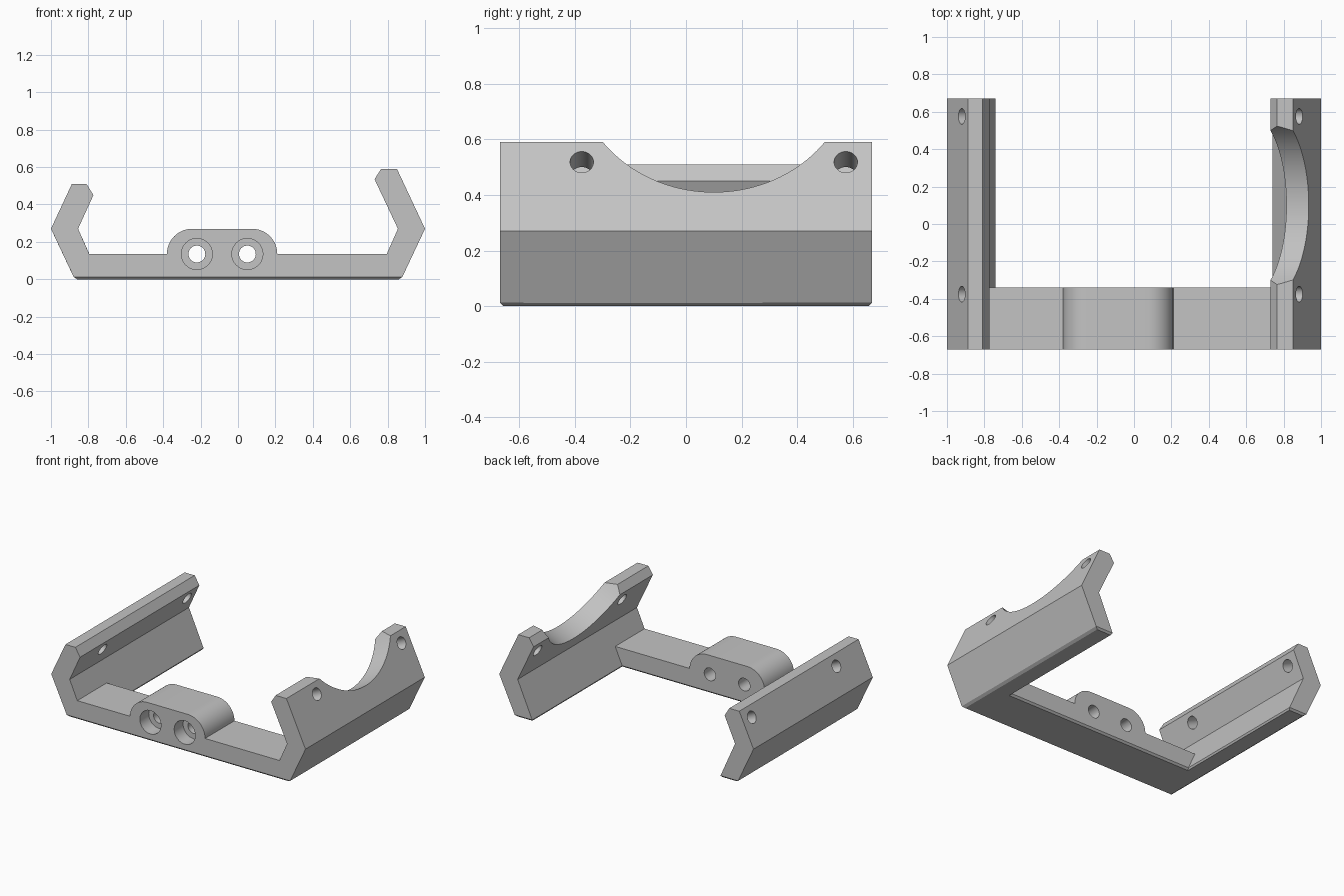
import bpy, bmesh
from math import sin, cos, pi
from mathutils import Vector

cube = bpy.data.objects.get("Cube")
if cube:
    bpy.data.objects.remove(cube, do_unlink=True)

FRONT, BAR_BACK, BACK = -0.67, -0.34, 0.67
FLOOR_TOP = 0.135
SLOPE = Vector((0.906, 0, 0.423))   # outward direction of the leaning upper walls

grey = bpy.data.materials.new("light grey")
grey.use_nodes = True
GREY = (0.55, 0.55, 0.55, 1)
grey.diffuse_color = GREY
grey.node_tree.nodes["Principled BSDF"].inputs["Base Color"].default_value = GREY

bm = bmesh.new()


def face(points):
    """Front outline from (x, z) points, sharing corners that coincide."""
    return bm.faces.new([bm.verts.new((x, FRONT, z)) for x, z in points])


def arc(cx, start, end, radius=0.135, steps=14):
    return [(cx + radius * cos(start + (end - start) * i / steps),
             FLOOR_TOP + radius * sin(start + (end - start) * i / steps))
            for i in range(steps + 1)]


def wall(side, tip):
    """Angled side wall: shared lower half plus its own upper tip."""
    lower = [(0.795, FLOOR_TOP), (0.735, 0), (0.873, 0), (1, 0.27)]
    return face([(side * x, z) for x, z in lower + tip + [(0.855, 0.27)]])


# Front outline: tall wall, short wall and the cross bar with its round hump
wall(1, [(0.85, 0.59), (0.765, 0.59), (0.73, 0.535)])
wall(-1, [(0.888, 0.51), (0.81, 0.51), (0.773, 0.45)])
face([(-0.735, 0), (0.735, 0), (0.795, FLOOR_TOP)]
     + arc(0.075, 0, pi / 2) + arc(-0.245, pi / 2, pi) + [(-0.795, FLOOR_TOP)])
bmesh.ops.remove_doubles(bm, verts=bm.verts[:], dist=0.0005)


def extrude(faces, depth):
    made = bmesh.ops.extrude_face_region(bm, geom=faces)["geom"]
    verts = [g for g in made if isinstance(g, bmesh.types.BMVert)]
    bmesh.ops.translate(bm, verts=verts, vec=(0, depth, 0))
    return [g for g in made if isinstance(g, bmesh.types.BMFace)]


# Everything reaches the back of the bar, then only the walls go on
backs = extrude(bm.faces[:], BAR_BACK - FRONT)
extrude([f for f in backs if abs(f.calc_center_median().x) > 0.5], BACK - BAR_BACK)
bmesh.ops.recalc_face_normals(bm, faces=bm.faces[:])
bmesh.ops.dissolve_limit(bm, angle_limit=0.02, verts=bm.verts[:], edges=bm.edges[:])

# Small chamfer around the underside
rim = [e for e in bm.edges if all(abs(v.co.z) < 0.001 for v in e.verts)]
bmesh.ops.bevel(bm, geom=rim, offset=0.013, segments=1, affect='EDGES', profile=0.5)
bmesh.ops.recalc_face_normals(bm, faces=bm.faces[:])

mesh = bpy.data.meshes.new("bracket")
bm.to_mesh(mesh)
bm.free()
bracket = bpy.data.objects.new("bracket", mesh)
bpy.context.collection.objects.link(bracket)
mesh.materials.append(grey)


def drill(name, center, axis, radius, length, sides=40):
    """Cut a round hole out of the bracket."""
    bpy.ops.mesh.primitive_cylinder_add(
        vertices=sides, radius=radius, depth=length, location=center,
        rotation=Vector(axis).to_track_quat('Z', 'Y').to_euler())
    cutter = bpy.context.object
    cutter.name = name
    cutter.hide_render = True
    cutter.data.materials.append(grey)
    cut = bracket.modifiers.new(name, 'BOOLEAN')
    cut.operation, cut.solver, cut.object = 'DIFFERENCE', 'EXACT', cutter
    bpy.context.view_layer.objects.active = bracket
    bpy.ops.object.modifier_apply(modifier=name)
    bpy.data.objects.remove(cutter, do_unlink=True)


# Bolt holes with counterbores through the hump
for x in (-0.22, 0.05):
    drill("bolt_hole", (x, -0.5, FLOOR_TOP), (0, 1, 0), 0.045, 1)
    drill("counterbore", (x, FRONT, FLOOR_TOP), (0, 1, 0), 0.083, 0.2)

# Screw holes square to the leaning upper walls
for y in (-0.375, 0.575):
    drill("screw_hole", (0.883, y, 0.518), SLOPE, 0.042, 0.5)
    drill("screw_hole", (-0.922, y, 0.44), (-SLOPE.x, 0, SLOPE.z), 0.042, 0.5)

# Large round scoop out of the tall wall
drill("scoop", (0.722, 0.1, 0.863), SLOPE, 0.5, 0.6, 128)

bpy.ops.object.select_all(action='DESELECT')
bracket.select_set(True)
bpy.context.view_layer.objects.active = bracket
bpy.ops.object.shade_smooth_by_angle(angle=0.4)
